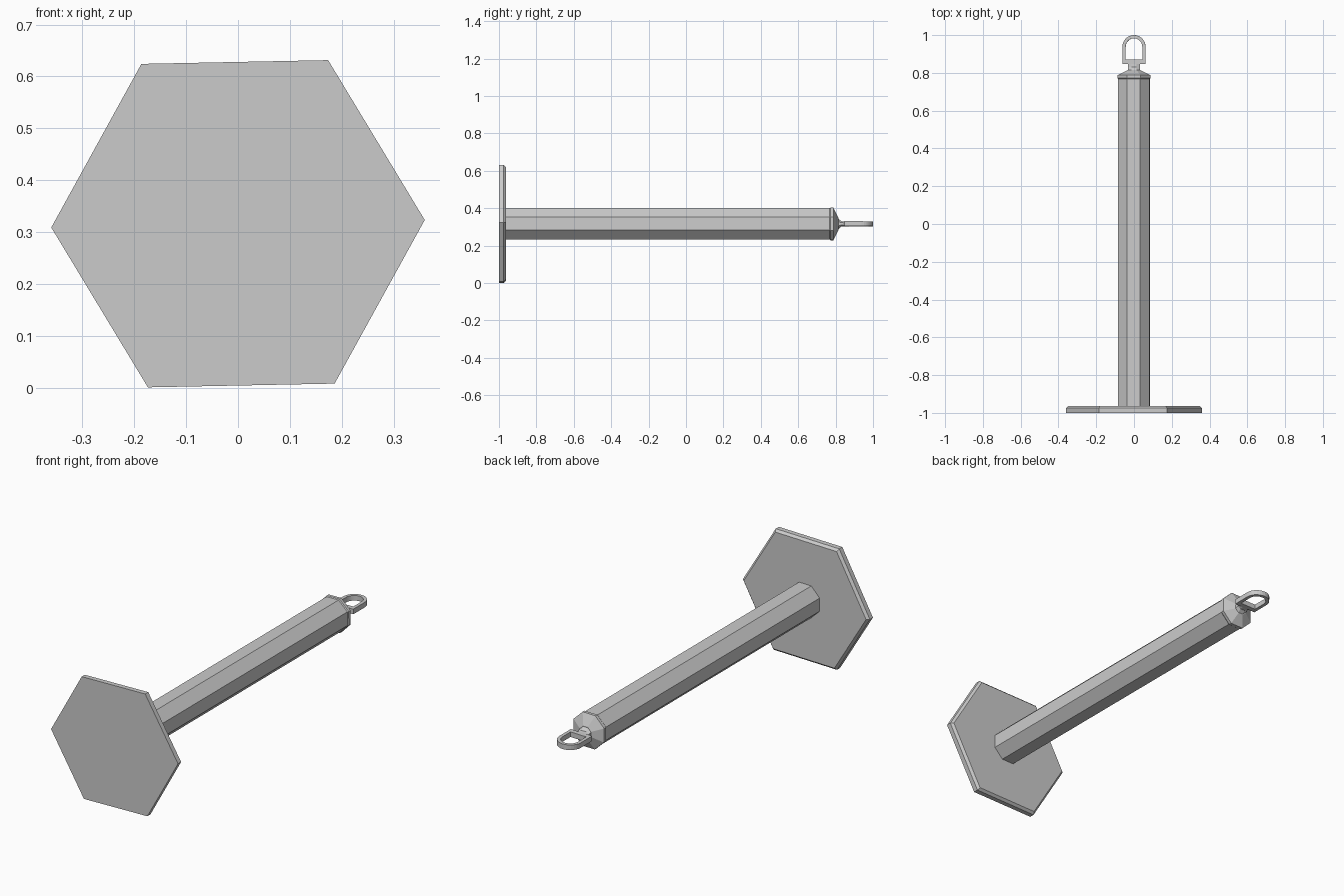
import bpy, bmesh, math
from mathutils import Vector

cube = bpy.data.objects.get("Cube")
if cube:
    bpy.data.objects.remove(cube, do_unlink=True)

CENTRE_Z = 0.316
TILT = math.radians(1.15)

grey = bpy.data.materials.new("plain grey")
grey.use_nodes = True
colour = (0.6, 0.6, 0.6, 1)
grey.diffuse_color = colour
grey.node_tree.nodes["Principled BSDF"].inputs["Base Color"].default_value = colour


def finish(name, bm):
    """Turn a bmesh into a flat shaded, slightly rolled grey object."""
    bmesh.ops.recalc_face_normals(bm, faces=bm.faces)
    mesh = bpy.data.meshes.new(name)
    bm.to_mesh(mesh)
    bm.free()
    mesh.materials.append(grey)
    obj = bpy.data.objects.new(name, mesh)
    obj.location.z = CENTRE_Z
    obj.rotation_euler.y = -TILT
    bpy.context.collection.objects.link(obj)
    return obj


def loft(name, rings):
    """Bridge closed point loops and cap both ends."""
    bm = bmesh.new()
    loops = [[bm.verts.new(p) for p in ring] for ring in rings]
    n = len(loops[0])
    for a, b in zip(loops, loops[1:]):
        for i in range(n):
            j = (i + 1) % n
            bm.faces.new((a[i], a[j], b[j], b[i]))
    bm.faces.new(loops[0])
    bm.faces.new(loops[-1])
    return finish(name, bm)


def polygon(sides, radius, y, start=0.0, flatten=1.0):
    angles = [start + math.tau * i / sides for i in range(sides)]
    return [Vector((radius * math.cos(a), y, flatten * radius * math.sin(a)))
            for a in angles]


# Hexagonal base plate with a chamfered back edge
loft("base_plate", [polygon(6, 0.36, -1.0), polygon(6, 0.36, -0.975),
                    polygon(6, 0.347, -0.963)])

# Eight sided shaft
EIGHTH = math.pi / 8
loft("shaft", [polygon(8, 0.09, y, EIGHTH) for y in (-0.97, 0.775)])

# Faceted end cap: rim and shallow cone
loft("end_cap", [polygon(8, r, y, EIGHTH) for r, y in
                 ((0.09, 0.768), (0.094, 0.773), (0.094, 0.788), (0.036, 0.815))])

# Neck, flattening towards the ring
loft("neck", [polygon(8, 0.034, 0.812, EIGHTH),
              polygon(8, 0.034, 0.83, EIGHTH, 0.45),
              polygon(8, 0.034, 0.855, EIGHTH, 0.38)])

# D-shaped ring: straight legs and round arch with a rectangular section
HALF, WALL, THICK = 0.061, 0.017, 0.013
ARCH_Y, BAR_Y, BAR_TOP = 0.939, 0.847, 0.872
STEPS = 14


def arch(radius, foot):
    curve = [(radius * math.cos(math.pi * i / STEPS),
              ARCH_Y + radius * math.sin(math.pi * i / STEPS))
             for i in range(STEPS + 1)]
    return [(radius, foot)] + curve + [(-radius, foot)]


outer, inner = arch(HALF, BAR_Y), arch(HALF - WALL, BAR_TOP)
bm = bmesh.new()
out_v = [bm.verts.new((x, y, -THICK)) for x, y in outer]
in_v = [bm.verts.new((x, y, -THICK)) for x, y in inner]
for i in range(len(out_v)):
    j = (i + 1) % len(out_v)
    bm.faces.new((out_v[i], out_v[j], in_v[j], in_v[i]))
ext = bmesh.ops.extrude_face_region(bm, geom=bm.faces[:])
moved = [g for g in ext["geom"] if isinstance(g, bmesh.types.BMVert)]
bmesh.ops.translate(bm, verts=moved, vec=(0, 0, 2 * THICK))
finish("hanging_ring", bm)
